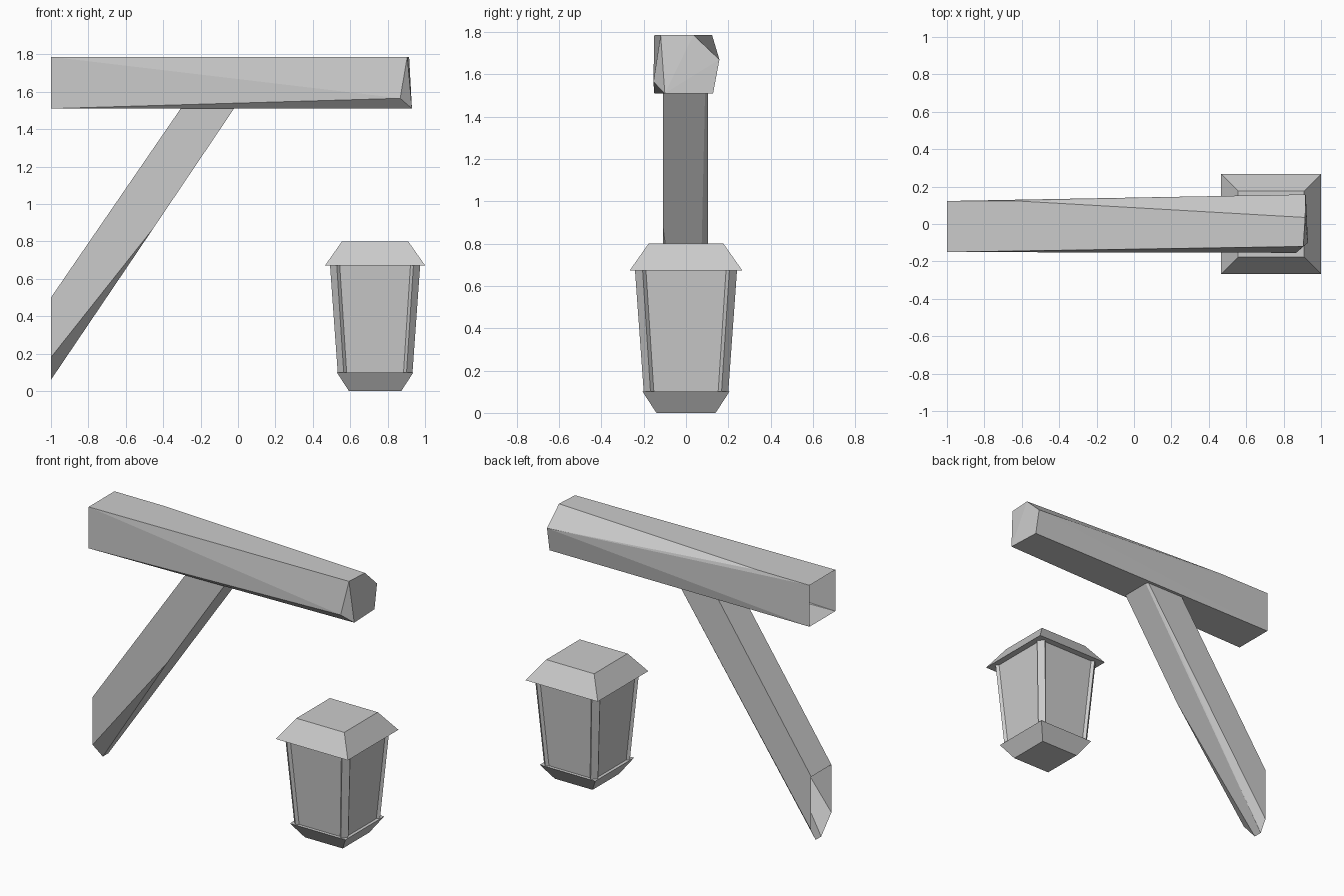
import bpy, bmesh
from math import radians

if "Cube" in bpy.data.objects:
    bpy.data.objects.remove(bpy.data.objects["Cube"])

CX = 0.733  # lantern centre


def finish(bm, name):
    bmesh.ops.recalc_face_normals(bm, faces=bm.faces)
    me = bpy.data.meshes.new(name)
    bm.to_mesh(me)
    bm.free()
    ob = bpy.data.objects.new(name, me)
    bpy.context.collection.objects.link(ob)
    return ob


def timber(name, corners):
    """Rough-hewn convex timber, left open where it meets the wall at x = -1."""
    bm = bmesh.new()
    for c in corners:
        bm.verts.new(c)
    bmesh.ops.convex_hull(bm, input=bm.verts)
    bmesh.ops.recalc_face_normals(bm, faces=bm.faces)
    bmesh.ops.dissolve_limit(bm, angle_limit=radians(1.5),
                             verts=bm.verts, edges=bm.edges)
    wall = [f for f in bm.faces if all(v.co.x < -0.999 for v in f.verts)]
    bmesh.ops.delete(bm, geom=wall, context='FACES_ONLY')
    return finish(bm, name)


def loft(name, sections):
    """Closed solid through (z, outline) sections, centred on the lantern."""
    bm = bmesh.new()
    rings = [[bm.verts.new((CX + x, y, z)) for x, y in pts] for z, pts in sections]
    for a, b in zip(rings, rings[1:]):
        n = len(a)
        for i in range(n):
            j = (i + 1) % n
            bm.faces.new((a[i], a[j], b[j], b[i]))
    bm.faces.new(rings[0][::-1])
    bm.faces.new(rings[-1])
    return finish(bm, name)


def turned(corner):
    """Repeat one corner's points around the four corners."""
    out = []
    for k in range(4):
        for x, y in corner:
            for _ in range(k):
                x, y = -y, x
            out.append((x, y))
    return out


def square(h):
    return turned([(h, h)])


def posted(outer, inner, d):
    """Square panels with a raised diagonal post on each corner."""
    return turned([(outer - d, inner - d), (outer, inner),
                   (inner, outer), (inner - d, outer - d)])


# Horizontal beam with tapered chamfers and a hewn right end
timber("beam", [
    (-1, -0.15, 1.51), (-1, 0.123, 1.51), (-1, 0.123, 1.787), (-1, -0.15, 1.787),
    (-0.62, 0.123, 1.787), (0.915, 0.035, 1.787), (0.918, 0.158, 1.67),
    (0.92, 0.128, 1.51), (0.93, -0.10, 1.51), (0.905, -0.12, 1.787),
    (0.867, -0.154, 1.565)])

# Diagonal brace, chamfered along its underside
timber("brace", [
    (-0.305, -0.108, 1.512), (-0.305, 0.105, 1.512),
    (-0.02, -0.108, 1.512), (-0.02, 0.09, 1.512), (-0.03, 0.105, 1.512),
    (-1, -0.108, 0.50), (-1, 0.105, 0.50),
    (-0.45, -0.108, 0.874), (-1, -0.108, 0.18),
    (-1, 0.0, 0.06), (-1, 0.058, 0.06), (-1, 0.105, 0.14)])

# Lantern
loft("lantern_base", [(0, square(0.14)), (0.10, square(0.205))])
loft("lantern_body", [(0.10, posted(0.20, 0.168, 0.016)),
                      (0.672, posted(0.241, 0.205, 0.016))])
loft("lantern_roof", [(0.672, square(0.267)), (0.80, square(0.177))])
